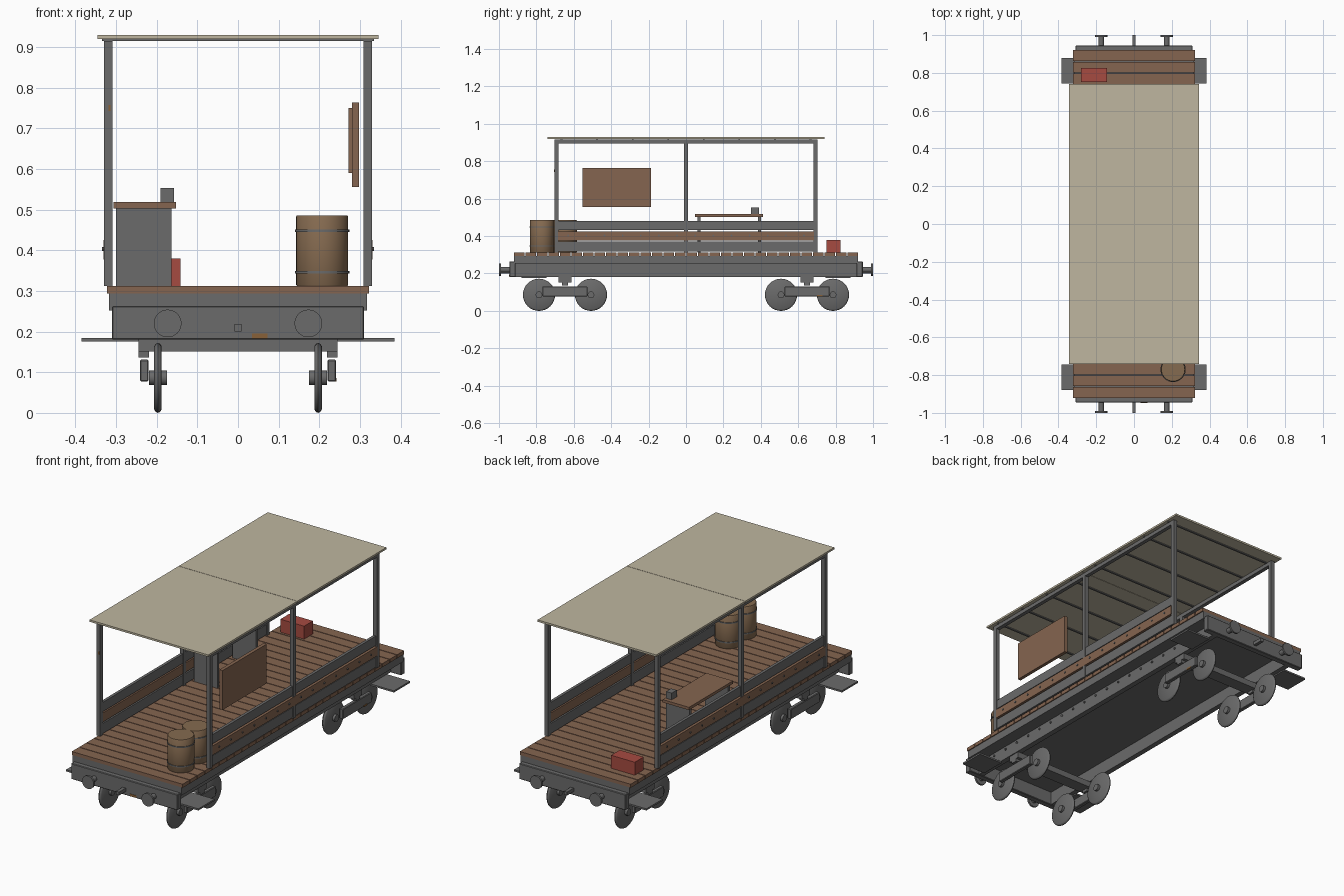
import bpy, bmesh, math
from mathutils import Matrix, Vector

if "Cube" in bpy.data.objects:
    bpy.data.objects.remove(bpy.data.objects["Cube"])


def material(name, rgb):
    m = bpy.data.materials.new(name)
    m.diffuse_color = (*rgb, 1)
    m.use_nodes = True
    m.node_tree.nodes["Principled BSDF"].inputs["Base Color"].default_value = m.diffuse_color
    return m


STEEL = material("grey steel", (0.145, 0.145, 0.145))
WOOD = material("brown wood", (0.235, 0.130, 0.080))
CASK = material("barrel wood", (0.235, 0.145, 0.080))
ROOF = material("tan roof", (0.520, 0.470, 0.350))
RED = material("red paint", (0.380, 0.070, 0.053))
RUST = material("rust", (0.25, 0.12, 0.04))


def finish(name, bm, mat, smooth=False, bevel=0):
    me = bpy.data.meshes.new(name)
    bmesh.ops.recalc_face_normals(bm, faces=bm.faces)
    bm.to_mesh(me)
    bm.free()
    me.materials.append(mat)
    ob = bpy.data.objects.new(name, me)
    bpy.context.collection.objects.link(ob)
    if bevel:
        b = ob.modifiers.new("bevel", 'BEVEL')
        b.width, b.segments = bevel, 1
    if smooth:
        bpy.context.view_layer.objects.active = ob
        ob.select_set(True)
        bpy.ops.object.shade_smooth_by_angle(angle=math.radians(35))
        ob.select_set(False)
    return ob


def boxes(name, mat, ranges, bevel=0):
    """One object from boxes given as (x0, x1, y0, y1, z0, z1)."""
    bm = bmesh.new()
    for x0, x1, y0, y1, z0, z1 in ranges:
        mtx = Matrix.Translation(((x0 + x1) / 2, (y0 + y1) / 2, (z0 + z1) / 2))
        bmesh.ops.create_cube(bm, size=1, matrix=mtx @ Matrix.Diagonal((x1 - x0, y1 - y0, z1 - z0, 1)))
    return finish(name, bm, mat, bevel=bevel)


def cylinders(name, mat, axis, items, seg=24):
    """Cylinders given as (centre, radius, length) along one axis."""
    rot = Vector((0, 0, 1)).rotation_difference(Vector(axis)).to_matrix().to_4x4()
    bm = bmesh.new()
    for c, r, h in items:
        bmesh.ops.create_cone(bm, cap_ends=True, segments=seg, radius1=r, radius2=r,
                              depth=h, matrix=Matrix.Translation(c) @ rot)
    return finish(name, bm, mat, smooth=True)


def lathe(name, mat, profile, matrix, seg=32):
    """Spin (radius, height) points about z, then place the result."""
    bm = bmesh.new()
    vs = [bm.verts.new((r, 0, z)) for r, z in profile]
    es = [bm.edges.new(p) for p in zip(vs, vs[1:])]
    bmesh.ops.spin(bm, geom=vs + es, cent=(0, 0, 0), axis=(0, 0, 1),
                   angle=2 * math.pi, steps=seg)
    bmesh.ops.remove_doubles(bm, verts=bm.verts, dist=1e-5)
    bm.transform(matrix)
    return finish(name, bm, mat, smooth=True)


def sides(x0, x1, *rest):
    """A box and its mirror image in x."""
    return [(x0, x1, *rest), (-x1, -x0, *rest)]


S = (-1, 1)

# underframe: floor plate, inset sills, end beams
boxes("floor_plate", STEEL, [(-0.317, 0.317, -0.92, 0.92, 0.252, 0.294)])
boxes("side_sills", STEEL, sides(0.222, 0.25, -0.92, 0.92, 0.182, 0.255))
boxes("end_beams", STEEL, [(-0.31, 0.31, -0.945, -0.912, 0.18, 0.263),
                           (-0.31, 0.31, 0.912, 0.945, 0.18, 0.263)], 0.003)
cylinders("sill_rivets", STEEL, (1, 0, 0),
          [((s * 0.251, -0.88 + i * 0.088, 0.235), 0.006, 0.008) for s in S for i in range(21)], 8)

# plank deck
n, pitch = 30, 1.844 / 30
boxes("deck_planks", WOOD, [(-0.322, 0.322, -0.922 + i * pitch + 0.002, -0.922 + (i + 1) * pitch - 0.002,
                             0.293, 0.312) for i in range(n)])

# buffers and couplings
cylinders("buffer_stems", STEEL, (0, 1, 0),
          [((a * 0.173, b * 0.965, 0.22), 0.014, 0.06) for a in S for b in S], 16)
cylinders("buffer_heads", STEEL, (0, 1, 0),
          [((a * 0.173, b * 0.995, 0.22), 0.034, 0.01) for a in S for b in S], 32)
boxes("coupling_bars", STEEL, [(-0.009, 0.009, min(b * 0.93, b), max(b * 0.93, b), 0.2, 0.218) for b in S])

# foot steps
boxes("foot_steps", STEEL, [q for b in S for q in
                            sides(0.245, 0.385, b * 0.812 - 0.067, b * 0.812 + 0.067, 0.175, 0.184)])

# bogies
frames, bolsters, pads, hubs = [], [], [], []
for b in S:
    c = b * 0.647
    frames += sides(0.22, 0.241, c - 0.12, c + 0.12, 0.077, 0.131)
    bolsters.append((-0.245, 0.245, c - 0.034, c + 0.034, 0.151, 0.183))
    pads += sides(0.219, 0.245, c - 0.017, c + 0.017, 0.136, 0.152)
    for a in S:
        for d in S:
            y = c + d * 0.139
            hubs.append(((a * 0.197, y, 0.086), 0.018, 0.044))
            lathe("wheel", STEEL, [(0, -0.009), (0.078, -0.009), (0.084, -0.005), (0.086, 0),
                                   (0.084, 0.005), (0.078, 0.009), (0, 0.009)],
                  Matrix.Translation((a * 0.197, y, 0.086)) @ Matrix.Rotation(math.pi / 2, 4, 'Y'))
boxes("bogie_side_frames", STEEL, frames, 0.003)
boxes("bogie_bolsters", STEEL, bolsters)
boxes("bogie_pads", STEEL, pads)
cylinders("wheel_hubs", STEEL, (1, 0, 0), hubs, 16)

# posts and roof
boxes("roof_posts", STEEL, [q for y in (-0.693, 0, 0.693) for q in
                            sides(0.309, 0.33, y - 0.011, y + 0.011, 0.312, 0.914)])
boxes("roof_rails", STEEL, sides(0.309, 0.33, -0.704, 0.704, 0.895, 0.915))
boxes("roof_purlins", STEEL, [(-0.335, 0.335, y - 0.005, y + 0.005, 0.914, 0.921)
                              for y in (-0.665 + i * 0.19 for i in range(8))])
boxes("roof_panels", ROOF, [(-0.345, 0.345, -0.74, -0.001, 0.919, 0.929),
                            (-0.345, 0.345, 0.001, 0.74, 0.919, 0.929)])

# side railings
boxes("railing_steel_boards", STEEL, sides(0.311, 0.326, -0.685, 0.685, 0.432, 0.481)
      + sides(0.311, 0.326, -0.685, 0.685, 0.317, 0.37))
boxes("railing_wood_board", WOOD, sides(0.311, 0.331, -0.685, 0.685, 0.377, 0.425))
cylinders("railing_bolts", STEEL, (1, 0, 0),
          [((s * 0.331, -0.63 + i * 0.097, 0.403), 0.005, 0.008) for s in S for i in range(14)], 8)

# barrels
for y in (-0.77, -0.648):
    at = Matrix.Translation((0.207, y, 0.312))
    lathe("barrel", CASK, [(0, 0), (0.062, 0), (0.064, 0.003), (0.064, 0.171),
                           (0.062, 0.174), (0, 0.174)], at)
    for z in (0.034, 0.136):
        lathe("barrel_hoop", STEEL, [(0.06, z - 0.003), (0.067, z - 0.003),
                                     (0.067, z + 0.003), (0.06, z + 0.003)], at)

# desk with small box
boxes("desk_top", WOOD, [(-0.306, -0.152, 0.047, 0.412, 0.503, 0.518)])
boxes("desk_end_panels", STEEL, [(-0.3, -0.164, y - 0.008, y + 0.008, 0.312, 0.504) for y in (0.07, 0.392)])
boxes("desk_small_box", STEEL, [(-0.19, -0.157, 0.348, 0.39, 0.518, 0.553)])

# hanging notice board
boxes("board", WOOD, [(0.28, 0.298, -0.553, -0.187, 0.556, 0.763)])
boxes("board_inner_panel", WOOD, [(0.272, 0.281, -0.525, -0.215, 0.59, 0.75)])

# red tool box
boxes("tool_box", RED, [(-0.28, -0.142, 0.752, 0.825, 0.312, 0.38)])

# rust patches on front beam, bogie frame and post
boxes("rust_patches", RUST, [(0.035, 0.072, -0.947, -0.94, 0.183, 0.195),
                             (0.236, 0.2425, 0.7, 0.73, 0.077, 0.086),
                             (-0.319, -0.313, -0.7055, -0.7, 0.742, 0.757)])
